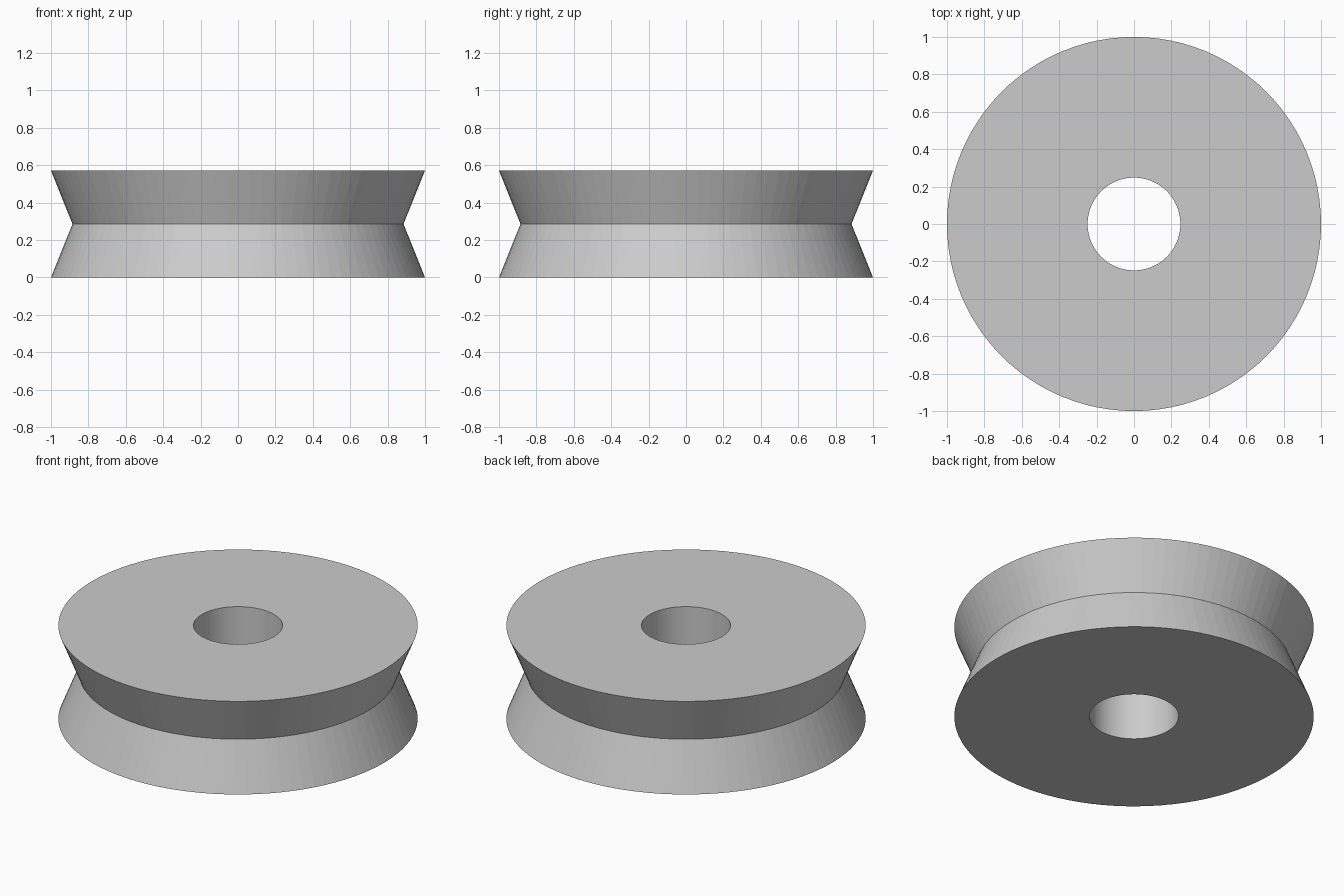
import bpy
import bmesh
import math

cube = bpy.data.objects.get("Cube")
if cube:
    bpy.data.objects.remove(cube, do_unlink=True)

SEGMENTS = 96
HEIGHT = 0.572
RIM, WAIST, BORE = 1.0, 0.885, 0.248

# Plain grey material
grey = bpy.data.materials.new("light_grey")
grey.use_nodes = True
colour = (0.6, 0.6, 0.6, 1)
grey.diffuse_color = colour
grey.node_tree.nodes["Principled BSDF"].inputs["Base Color"].default_value = colour

# Closed cross-section: outer V groove, flat faces and straight bore
profile = [(BORE, 0), (RIM, 0), (WAIST, HEIGHT / 2), (RIM, HEIGHT), (BORE, HEIGHT)]

bm = bmesh.new()
verts = [bm.verts.new((r, 0, z)) for r, z in profile]
edges = [bm.edges.new((a, b)) for a, b in zip(verts, verts[1:] + verts[:1])]

# Revolve the section around the vertical axis
bmesh.ops.spin(bm, geom=verts + edges, cent=(0, 0, 0), axis=(0, 0, 1),
               angle=math.tau, steps=SEGMENTS, use_merge=True)
bmesh.ops.remove_doubles(bm, verts=bm.verts[:], dist=0.0001)
bmesh.ops.recalc_face_normals(bm, faces=bm.faces[:])

mesh = bpy.data.meshes.new("grooved_wheel")
bm.to_mesh(mesh)
bm.free()
mesh.materials.append(grey)
wheel = bpy.data.objects.new("grooved_wheel", mesh)
bpy.context.collection.objects.link(wheel)
